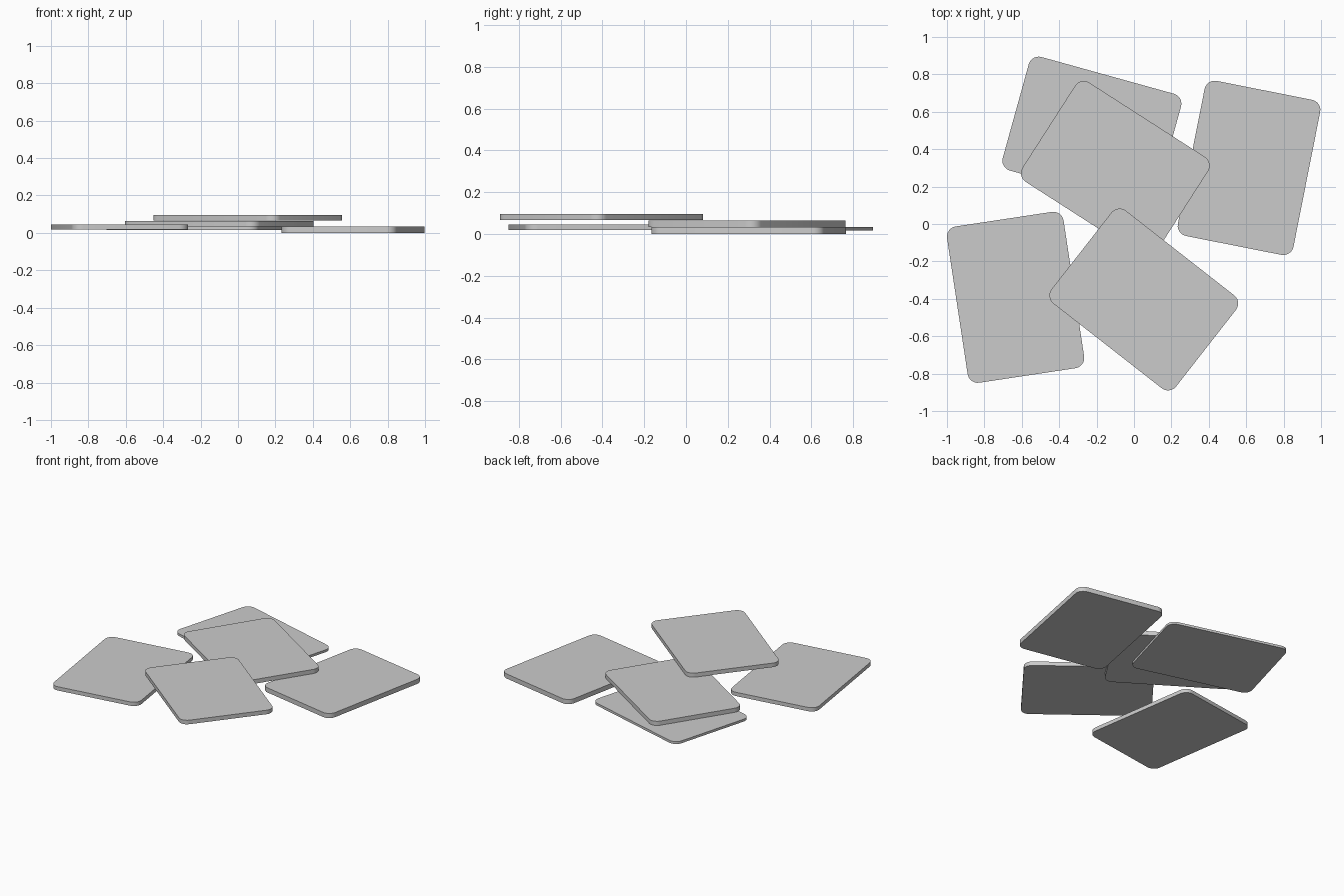
import bpy, bmesh, math

if "Cube" in bpy.data.objects:
    bpy.data.objects.remove(bpy.data.objects["Cube"])

LENGTH, WIDTH, RADIUS, SEGS = 0.845, 0.63, 0.055, 6


def rounded_card(name, x, y, angle, bottom, top):
    """Flat tile with rounded corners, turned about z and set at a height."""
    bm = bmesh.new()
    ring = []
    hx, hy = LENGTH / 2 - RADIUS, WIDTH / 2 - RADIUS
    for i, (sx, sy) in enumerate([(1, 1), (-1, 1), (-1, -1), (1, -1)]):
        for k in range(SEGS + 1):
            a = math.pi / 2 * (i + k / SEGS)
            ring.append(bm.verts.new((sx * hx + RADIUS * math.cos(a),
                                      sy * hy + RADIUS * math.sin(a), 0)))
    base = bm.faces.new(ring)
    # Extrude the outline up to the card thickness
    ext = bmesh.ops.extrude_face_region(bm, geom=[base])
    up = [v for v in ext["geom"] if isinstance(v, bmesh.types.BMVert)]
    bmesh.ops.translate(bm, verts=up, vec=(0, 0, top - bottom))
    bmesh.ops.recalc_face_normals(bm, faces=bm.faces)
    mesh = bpy.data.meshes.new(name)
    bm.to_mesh(mesh)
    bm.free()
    obj = bpy.data.objects.new(name, mesh)
    bpy.context.collection.objects.link(obj)
    obj.location = (x, y, bottom)
    obj.rotation_euler.z = math.radians(angle)
    bpy.context.view_layer.objects.active = obj
    obj.select_set(True)
    bpy.ops.object.shade_smooth_by_angle(angle=math.radians(30))
    obj.select_set(False)


# Overlapping cards, lowest to highest
rounded_card("right_card", 0.615, 0.30, 78.8, 0.0, 0.033)
rounded_card("back_card", -0.225, 0.491, -15.5, 0.016, 0.033)
rounded_card("left_card", -0.633, -0.392, 98.6, 0.018, 0.045)
rounded_card("middle_card", -0.10, 0.292, -32.7, 0.034, 0.064)
rounded_card("front_card", 0.0525, -0.4035, -38.0, 0.067, 0.096)
